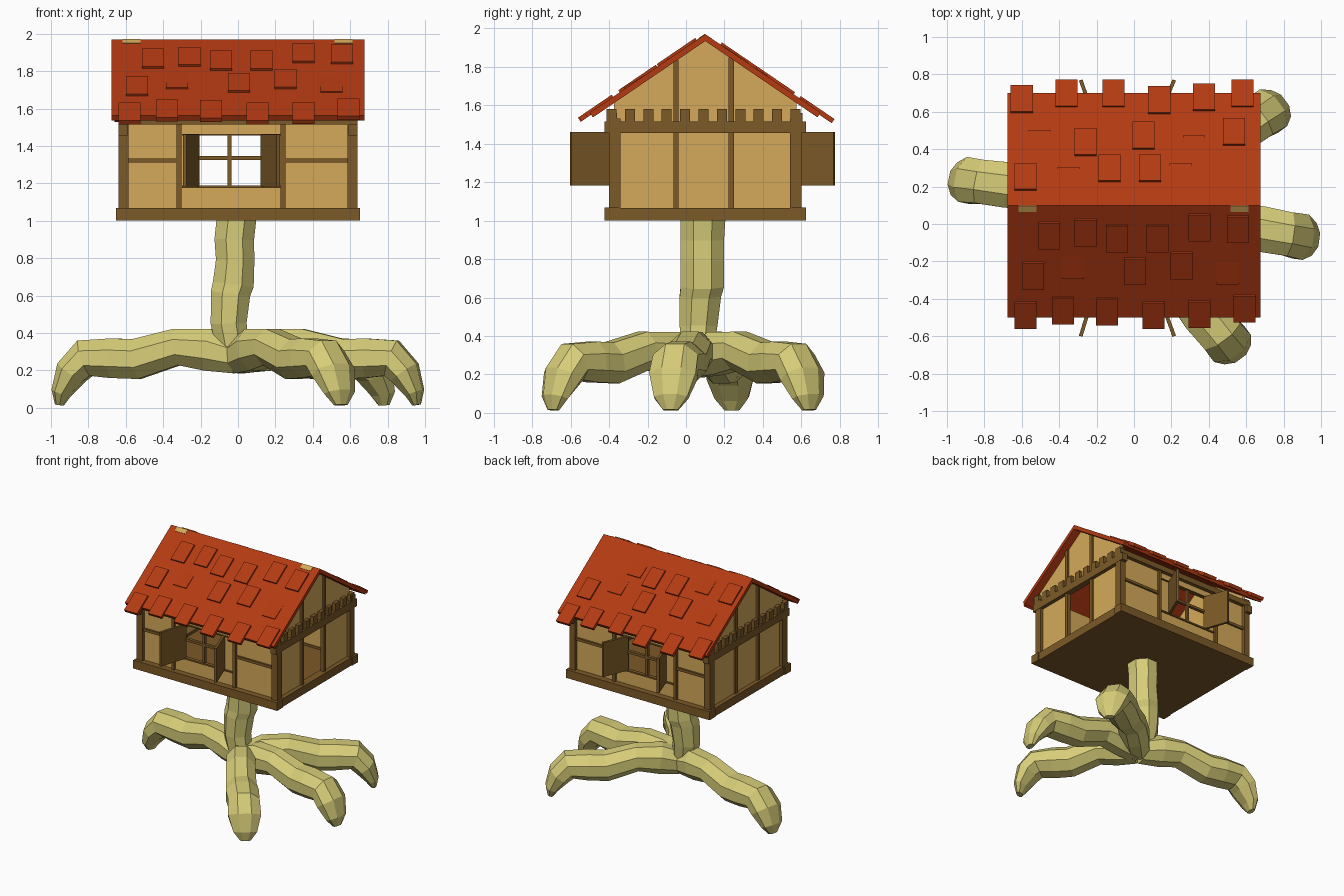
import bpy, bmesh, math
from mathutils import Vector, Matrix

if "Cube" in bpy.data.objects:
    bpy.data.objects.remove(bpy.data.objects["Cube"])


def material(name, rgb):
    m = bpy.data.materials.new(name)
    m.diffuse_color = (*rgb, 1)
    m.use_nodes = True
    m.node_tree.nodes["Principled BSDF"].inputs["Base Color"].default_value = m.diffuse_color
    return m


SKIN = material("pale olive skin", (0.68, 0.61, 0.19))
WALL = material("tan plaster", (0.66, 0.40, 0.10))
WOOD = material("brown timber", (0.20, 0.10, 0.02))
RED = material("red roof", (0.45, 0.042, 0.006))


def finish(name, bm, mat):
    bmesh.ops.recalc_face_normals(bm, faces=bm.faces)
    me = bpy.data.meshes.new(name)
    bm.to_mesh(me)
    bm.free()
    me.materials.append(mat)
    ob = bpy.data.objects.new(name, me)
    bpy.context.collection.objects.link(ob)
    return ob


def add_box(bm, centre, size, rot=Matrix()):
    bmesh.ops.create_cube(bm, size=1, matrix=Matrix.Translation(centre) @ rot @ Matrix.Diagonal((*size, 1)))


def span(bm, x0, x1, y0, y1, z0, z1):
    add_box(bm, ((x0 + x1) / 2, (y0 + y1) / 2, (z0 + z1) / 2), (abs(x1 - x0), abs(y1 - y0), abs(z1 - z0)))


def add_prism(bm, yz, x0, x1):
    face = bm.faces.new([bm.verts.new((x0, y, z)) for y, z in yz])
    new = bmesh.ops.extrude_face_region(bm, geom=[face])["geom"]
    bmesh.ops.translate(bm, vec=(x1 - x0, 0, 0), verts=[v for v in new if isinstance(v, bmesh.types.BMVert)])


def tube(name, points, lateral, n=8):
    # points: (position, half height, half width)
    bm = bmesh.new()
    rings = []
    for i, (p, h, w) in enumerate(points):
        tangent = (points[min(i + 1, len(points) - 1)][0] - points[max(i - 1, 0)][0]).normalized()
        normal = lateral.cross(tangent).normalized()
        ring = []
        for k in range(n):
            a = 2 * math.pi * (k + 0.5) / n
            ring.append(bm.verts.new(p + lateral * w * math.cos(a) * 1.06 + normal * h * math.sin(a) * 1.06))
        rings.append(ring)
    for a, b in zip(rings, rings[1:]):
        for k in range(n):
            bm.faces.new((a[k], a[(k + 1) % n], b[(k + 1) % n], b[k]))
    bm.faces.new(rings[0])
    bm.faces.new(rings[-1])
    return finish(name, bm, SKIN)


# Leg trunk: x, y, z, half width in x, half width in y
trunk = [(-0.03, 0.06, 0.24, 0.07, 0.07), (-0.03, 0.06, 0.33, 0.09, 0.085), (-0.05, 0.065, 0.45, 0.098, 0.10),
         (-0.04, 0.075, 0.61, 0.108, 0.11), (-0.025, 0.085, 0.66, 0.112, 0.115), (-0.015, 0.085, 0.79, 0.105, 0.115),
         (-0.02, 0.085, 0.9, 0.108, 0.115), (-0.007, 0.088, 1.02, 0.108, 0.12)]
tube("leg_trunk", [(Vector((x, y, z)), rx, ry) for x, y, z, rx, ry in trunk], Vector((0, 1, 0)))

# Toes: shared profile of reach, height, half height, half width
profile = [(0, 0.27, 0.09, 0.09), (0.16, 0.31, 0.115, 0.11), (0.33, 0.325, 0.10, 0.11), (0.55, 0.26, 0.11, 0.115),
           (0.68, 0.265, 0.108, 0.125), (0.82, 0.265, 0.102, 0.12), (0.89, 0.19, 0.085, 0.125),
           (0.945, 0.08, 0.05, 0.09), (0.955, 0.015, 0.022, 0.04)]
toes = {"toe_left": (-0.955, 0.24, -0.03), "toe_right": (0.955, -0.08, 0.02),
        "toe_back": (0.78, 0.64, 0.03), "toe_front": (0.55, -0.69, -0.02)}
for name, (tx, ty, bow) in toes.items():
    start = Vector((0, 0.05, 0))
    reach = Vector((tx, ty, 0)) - start
    side = Vector((-reach.y, reach.x, 0)).normalized()
    pts = []
    for t, z, h, w in profile:
        f = t / 0.955
        pts.append((start + reach * f + side * bow * math.sin(math.pi * f) + Vector((0, 0, z)), h, w))
    tube(name, pts, side)

YC, TOP, SLOPE = 0.1, 1.97, 0.68
ANG = math.atan(SLOPE)


def roof_z(y):
    return TOP - SLOPE * abs(y - YC)


# Plaster walls, front and back, with a window opening
bm = bmesh.new()
for s in (-1, 1):
    y0, y1 = YC + s * 0.455, YC + s * 0.475
    span(bm, -0.6, -0.22, y0, y1, 1.03, 1.56)
    span(bm, 0.13, 0.6, y0, y1, 1.03, 1.56)
    span(bm, -0.22, 0.13, y0, y1, 1.03, 1.185)
    span(bm, -0.22, 0.13, y0, y1, 1.46, 1.56)
# Plaster side walls: closed on the left, doorway on the right
gable = [(YC - 0.475, 1.5), (YC + 0.475, 1.5), (YC + 0.475, roof_z(0.575) - 0.03),
         (YC, TOP - 0.03), (YC - 0.475, roof_z(0.575) - 0.03)]
for s in (-1, 1):
    add_prism(bm, gable, s * 0.59, s * 0.61)
span(bm, -0.61, -0.59, YC - 0.475, YC + 0.475, 1.03, 1.5)
span(bm, 0.59, 0.61, YC - 0.475, -0.05, 1.03, 1.5)
span(bm, 0.59, 0.61, 0.235, YC + 0.475, 1.03, 1.5)
finish("plaster_walls", bm, WALL)

# Floor and base beams
bm = bmesh.new()
span(bm, -0.63, 0.63, YC - 0.5, YC + 0.5, 1.0, 1.05)
for s in (-1, 1):
    span(bm, -0.652, 0.652, YC + s * 0.45, YC + s * 0.525, 1.0, 1.068)
    span(bm, s * 0.58, s * 0.645, YC - 0.525, YC + 0.525, 1.0, 1.066)
finish("floor_and_base_beams", bm, WOOD)

# Timber frame
bm = bmesh.new()
for s in (-1, 1):
    for t in (-1, 1):
        span(bm, s * 0.585, s * 0.638, YC + t * 0.44, YC + t * 0.5, 1.05, 1.53)
    span(bm, s * 0.59, s * 0.64, YC - 0.525, YC + 0.525, 1.455, 1.515)
    span(bm, -0.64, 0.64, YC + s * 0.46, YC + s * 0.505, 1.515, 1.56)
    for x in (-0.315, 0.24):
        span(bm, x - 0.013, x + 0.013, YC + s * 0.46, YC + s * 0.495, 1.06, 1.53)
    y0, y1 = YC + s * 0.46, YC + s * 0.49
    span(bm, -0.6, -0.315, y0, y1, 1.31, 1.332)
    span(bm, 0.24, 0.6, y0, y1, 1.31, 1.332)
    for y in (-0.052, 0.235):
        span(bm, s * 0.595, s * 0.625, y - 0.014, y + 0.014, 1.06, roof_z(y) - 0.03)
finish("timber_frame", bm, WOOD)

# Row of small beam ends below each gable
bm = bmesh.new()
for s in (-1, 1):
    for i in range(11):
        y = -0.387 + i * 0.0956
        span(bm, s * 0.6, s * 0.638, y - 0.026, y + 0.026, 1.51, 1.58)
finish("gable_beam_ends", bm, WOOD)

# Window bars, sills and open shutters
bars, shutters = bmesh.new(), bmesh.new()
for s in (-1, 1):
    y0, y1 = YC + s * 0.455, YC + s * 0.48
    span(bars, -0.056, -0.036, y0, y1, 1.185, 1.46)
    span(bars, -0.22, 0.13, y0, y1, 1.325, 1.345)
    span(bars, -0.3, 0.228, y0, YC + s * 0.485, 1.176, 1.188)
    span(bars, -0.3, 0.228, y0, YC + s * 0.485, 1.456, 1.464)
    for hinge, tip in ((-0.215, -0.285), (0.13, 0.215)):
        out = 0.7 if s < 0 else 0.67
        a, b = Vector((hinge, YC + s * 0.47, 1.322)), Vector((tip, YC + s * out, 1.322))
        d = b - a
        add_box(shutters, (a + b) / 2, (d.length, 0.02, 0.28), Matrix.Rotation(math.atan2(d.y, d.x), 4, 'Z'))
finish("window_bars", bars, WOOD)
finish("shutters", shutters, WOOD)

# Roof slabs as one bent profile
bm = bmesh.new()
half, drop, tuck = 0.6, 0.036, 0.016
add_prism(bm, [(YC, TOP), (YC + half, roof_z(YC + half)), (YC + half - tuck, roof_z(YC + half - tuck) - drop),
               (YC, TOP - drop), (YC - half + tuck, roof_z(YC + half - tuck) - drop),
               (YC - half, roof_z(YC + half))], -0.675, 0.675)
finish("roof", bm, RED)


def slope_plate(bm, s, x, low, length, width, lift, thick, tilt=0.0):
    # low: y of the plate's lower edge
    down = Vector((0, s * math.cos(ANG), -math.sin(ANG)))
    nrm = Vector((0, s * math.sin(ANG), math.cos(ANG)))
    c = Vector((x, low, roof_z(low))) - down * length / 2 + nrm * (lift - thick / 2)
    add_box(bm, c, (width, length, thick), Matrix.Rotation(-s * (ANG + tilt), 4, 'X'))


# Roof tiles: x and y of the lower edge
front = [(-0.455, -0.13), (-0.26, -0.115), (-0.09, -0.145), (0.125, -0.145), (0.35, -0.085), (0.555, -0.095),
         (-0.54, -0.345), (0.005, -0.32), (0.255, -0.29)]
front_eave = [(-0.58, -0.555), (-0.38, -0.53), (-0.145, -0.535), (0.105, -0.555), (0.35, -0.55), (0.59, -0.52)]
back = [(-0.58, 0.32), (-0.26, 0.505), (0.05, 0.54), (0.535, 0.56), (-0.13, 0.365), (0.085, 0.365)]
back_eave = [(-0.6, 0.735), (-0.36, 0.765), (-0.11, 0.765), (0.135, 0.73), (0.375, 0.745), (0.58, 0.765)]
sunk = {-1: [(-0.325, -0.29), (0.5, -0.32)], 1: [(-0.505, 0.5), (0.32, 0.47), (-0.35, 0.3), (0.25, 0.32)]}
bm = bmesh.new()
for s, tiles in ((-1, front + front_eave), (1, back + back_eave)):
    for x, y in tiles:
        slope_plate(bm, s, x, y, 0.17, 0.118, 0.013, 0.026)
    for x, y in sunk[s]:
        slope_plate(bm, s, x, y, 0.17, 0.118, 0.003, 0.02, -0.05)
finish("roof_tiles", bm, RED)

# Pale patches beside the ridge
bm = bmesh.new()
for x in (-0.57, 0.565):
    slope_plate(bm, -1, x, 0.066, 0.04, 0.096, 0.003, 0.006)
finish("ridge_patches", bm, WALL)
